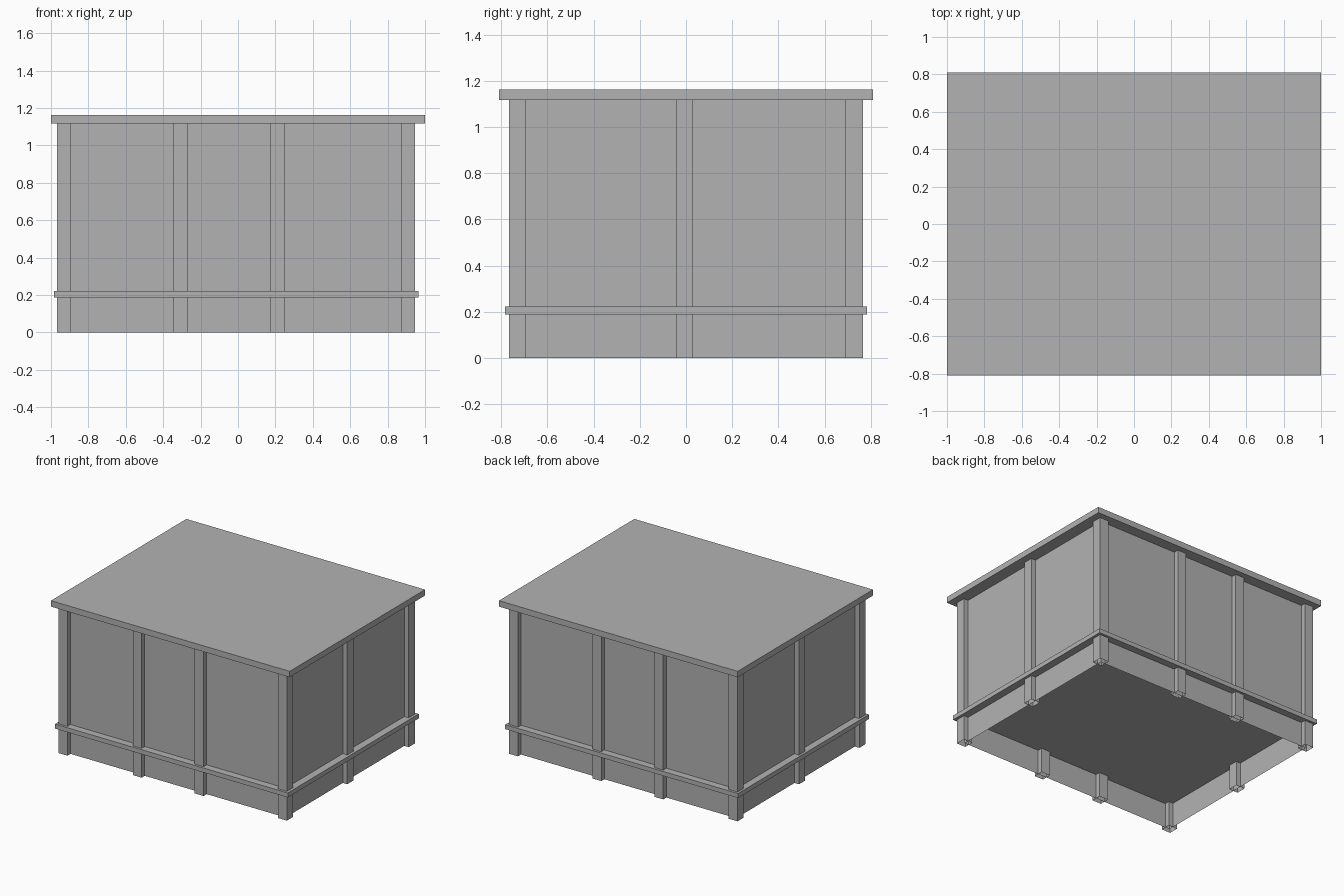
import bpy
import bmesh

cube = bpy.data.objects.get("Cube")
if cube:
    bpy.data.objects.remove(cube, do_unlink=True)

grey = bpy.data.materials.new("plain_grey")
grey.use_nodes = True
GREY = (0.448, 0.448, 0.448, 1.0)
grey.diffuse_color = GREY
grey.node_tree.nodes["Principled BSDF"].inputs["Base Color"].default_value = GREY


def box(name, x, y, z, hollow=False):
    """Box spanning the given ranges; hollow leaves a sheet tube open at both ends."""
    bm = bmesh.new()
    bmesh.ops.create_cube(bm, size=1)
    for v in bm.verts:
        v.co = [r[0] if c < 0 else r[1] for c, r in zip(v.co, (x, y, z))]
    bm.normal_update()
    if hollow:
        ends = [f for f in bm.faces if abs(f.normal.z) > 0.5]
        bmesh.ops.delete(bm, geom=ends, context='FACES_ONLY')
    mesh = bpy.data.meshes.new(name)
    bm.to_mesh(mesh)
    bm.free()
    mesh.materials.append(grey)
    obj = bpy.data.objects.new(name, mesh)
    bpy.context.collection.objects.link(obj)
    return obj


POST_X = (-0.93, -0.308, 0.211, 0.909)
POST_Y = (-0.729, -0.007, 0.728)
HALF = 0.037
HEIGHT = (0, 1.117)

# Thin wall panels running through the post centres
box("wall_panels", (POST_X[0], POST_X[-1]), (POST_Y[0], POST_Y[-1]), HEIGHT, hollow=True)

# Hollow square posts around the perimeter
for i, px in enumerate(POST_X):
    for j, py in enumerate(POST_Y):
        if i in (0, 3) or j in (0, 2):
            box(f"post_{i}_{j}", (px - HALF, px + HALF), (py - HALF, py + HALF),
                HEIGHT, hollow=True)

# Floor slab whose edge forms the trim band, and the overhanging top
box("floor_and_trim", (-0.984, 0.966), (-0.784, 0.783), (0.188, 0.222))
box("top_slab", (-1, 1), (-0.81, 0.81), (1.117, 1.162))
